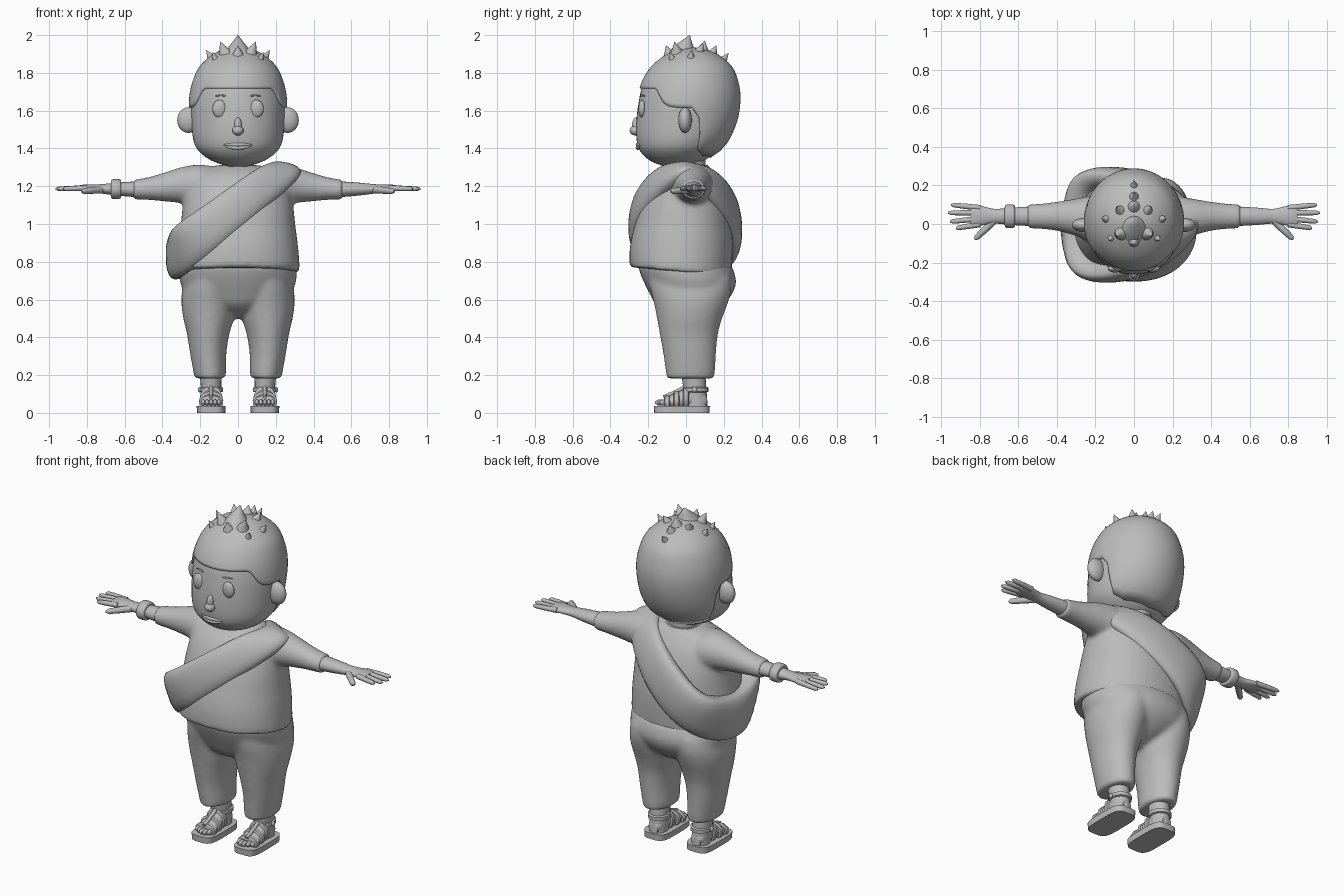
import bpy, bmesh
from math import pi, cos, sin, radians
from mathutils import Vector

cube = bpy.data.objects.get("Cube")
if cube:
    bpy.data.objects.remove(cube)

grey = bpy.data.materials.new("clay grey")
grey.use_nodes = True
grey.diffuse_color = (0.5, 0.5, 0.5, 1)
grey.node_tree.nodes["Principled BSDF"].inputs["Base Color"].default_value = (0.5, 0.5, 0.5, 1)


# ---------- helpers ----------
def finish(bm, name, mirror=False, remesh=0, angle=45):
    bmesh.ops.recalc_face_normals(bm, faces=bm.faces)
    me = bpy.data.meshes.new(name)
    bm.to_mesh(me)
    bm.free()
    me.materials.append(grey)
    ob = bpy.data.objects.new(name, me)
    bpy.context.collection.objects.link(ob)
    if remesh:
        mod = ob.modifiers.new("blend", 'REMESH')
        mod.mode, mod.voxel_size, mod.use_smooth_shade = 'VOXEL', remesh, True
        mod = ob.modifiers.new("soften", 'SMOOTH')
        mod.factor, mod.iterations = 0.5, 14
    if mirror:
        ob.modifiers.new("mirror", 'MIRROR')
    bpy.ops.object.select_all(action='DESELECT')
    bpy.context.view_layer.objects.active = ob
    ob.select_set(True)
    if remesh:
        bpy.ops.object.shade_smooth()
    else:
        bpy.ops.object.shade_smooth_by_angle(angle=radians(angle))
    return ob


def skin(bm, rings, loop=False, caps=True):
    """Bridge closed rings of points into a surface."""
    vs = [[bm.verts.new(p) for p in r] for r in rings]
    n = len(vs[0])
    pairs = list(zip(vs, vs[1:])) + ([(vs[-1], vs[0])] if loop else [])
    for a, b in pairs:
        for i in range(n):
            j = (i + 1) % n
            bm.faces.new((a[i], a[j], b[j], b[i]))
    if caps and not loop:
        bm.faces.new(vs[0][::-1])
        bm.faces.new(vs[-1])


def smooth_rows(rows, steps):
    """Catmull-Rom interpolation through the rows."""
    out = []
    for i in range(len(rows) - 1):
        p0, p1, p2, p3 = (rows[min(max(i + k, 0), len(rows) - 1)] for k in (-1, 0, 1, 2))
        for s in range(steps):
            t = s / steps
            out.append([0.5 * (2 * b + (c - a) * t + (2 * a - 5 * b + 4 * c - d) * t * t
                               + (3 * b - a - 3 * c + d) * t ** 3)
                        for a, b, c, d in zip(p0, p1, p2, p3)])
    return out + [list(rows[-1])]


def signed_power(v, e):
    return abs(v) ** e * (1 if v > 0 else -1)


def loft(bm, axis, rows, steps=4, seg=32, power=1.0):
    """rows: (position on axis, centre 1, centre 2, radius 1, radius 2)"""
    rings = []
    for t, c1, c2, r1, r2 in smooth_rows(rows, steps):
        ring = []
        for k in range(seg):
            a = 2 * pi * k / seg
            u = c1 + max(r1, .002) * signed_power(cos(a), power)
            v = c2 + max(r2, .002) * signed_power(sin(a), power)
            ring.append({'x': (t, u, v), 'y': (u, t, v), 'z': (u, v, t)}[axis])
        rings.append(ring)
    skin(bm, rings)


def tube(bm, pts, radii, seg=12):
    pts = [Vector(p) for p in pts]
    rings = []
    for i, p in enumerate(pts):
        d = pts[min(i + 1, len(pts) - 1)] - pts[max(i - 1, 0)]
        q = d.to_track_quat('Z', 'Y')
        rings.append([p + q @ Vector((cos(2 * pi * k / seg), sin(2 * pi * k / seg), 0)) * radii[i]
                      for k in range(seg)])
    skin(bm, rings)


def ball(bm, centre, size):
    new = bmesh.ops.create_uvsphere(bm, u_segments=24, v_segments=14, radius=1)["verts"]
    bmesh.ops.scale(bm, vec=size, verts=new)
    bmesh.ops.translate(bm, vec=centre, verts=new)


def front_back(rows):
    """(z, half width, front y, back y) to loft rows"""
    return [(z, 0, (f + b) / 2, rx, (b - f) / 2) for z, rx, f, b in rows]


# ---------- head ----------
HEAD = front_back([
    (1.31, .05, -.11, .03), (1.34, .142, -.185, .11), (1.39, .21, -.24, .18),
    (1.45, .24, -.26, .225), (1.55, .25, -.262, .265), (1.66, .25, -.248, .28),
    (1.75, .232, -.225, .268), (1.83, .195, -.175, .235), (1.89, .13, -.1, .165),
    (1.92, .07, -.03, .09), (1.93, .01, .02, .04)])
bm = bmesh.new()
loft(bm, 'z', [(z - .005, 0, cy - .01, rx * .985, ry * .965) for z, _, cy, rx, ry in HEAD], 4, 48)
finish(bm, "head")

# hair cap: lower edge follows the hairline around the head
DENSE = smooth_rows(HEAD, 8)
HAIRLINE = [(0, 1.715), (48, 1.715), (62, 1.63), (72, 1.615), (95, 1.61), (106, 1.55),
            (114, 1.39), (130, 1.36), (180, 1.345)]


def sample(table, x):
    for a, b in zip(table, table[1:]):
        if x <= b[0]:
            t = (x - a[0]) / (b[0] - a[0])
            return [p + (q - p) * t for p, q in zip(a, b)]
    return list(table[-1])


bm = bmesh.new()
rings = []
for j in range(25):
    ring = []
    for k in range(72):
        phi = 360 * k / 72
        low = sample(HAIRLINE, min(phi, 360 - phi))[1]
        z = low + (1.93 - low) * sin(j / 24 * pi / 2)
        _, _, cy, rx, ry = sample(DENSE, z)
        a = radians(phi)
        ring.append(((rx + .009) * sin(a), cy - (ry + .009) * cos(a), z + .004))
    rings.append(ring)
skin(bm, rings, caps=False)
bm.faces.new([v for v in list(bm.verts)[-72:]])
hair = finish(bm, "hair_cap")
mod = hair.modifiers.new("thickness", 'SOLIDIFY')
mod.thickness, mod.offset = .025, -1

# hair spikes: base x, y, z, radius, then tip x, y, z
bm = bmesh.new()
for x, y, z, r, tx, ty, tz in [
        (0, -.02, 1.87, .09, 0, .02, 2.0), (0, -.07, 1.82, .07, 0, -.105, 1.945),
        (0, .08, 1.87, .06, 0, .1, 1.97), (0, .12, 1.84, .06, 0, .16, 1.945),
        (0, .15, 1.79, .06, 0, .225, 1.905),
        (.05, -.04, 1.85, .06, .095, -.06, 1.965), (.05, .05, 1.85, .06, .09, .09, 1.955),
        (.1, .02, 1.8, .062, .168, .03, 1.92), (.09, -.05, 1.79, .055, .135, -.085, 1.91)]:
    for side in ((1, -1) if x else (1,)):
        pts = [(side * (x + (tx - x) * t ** 1.2), y + (ty - y) * t ** 1.2, z + (tz - z) * t)
               for t in (0, .25, .5, .75, 1)]
        tube(bm, pts, [r, r * .82, r * .58, r * .28, .001])
finish(bm, "hair_spikes", angle=60)

# face details
bm = bmesh.new()
ball(bm, (.262, -.005, 1.55), (.06, .036, .068))
finish(bm, "ears", mirror=True)
bm = bmesh.new()
ball(bm, (.098, -.232, 1.61), (.038, .02, .047))
finish(bm, "eyes", mirror=True)
bm = bmesh.new()
tube(bm, [(.064, -.24, 1.678), (.09, -.234, 1.682), (.12, -.22, 1.678)], [.003, .005, .003], 8)
finish(bm, "eyebrows", mirror=True)
bm = bmesh.new()
ball(bm, (0, -.268, 1.495), (.03, .03, .026))
ball(bm, (0, -.262, 1.52), (.02, .024, .045))
finish(bm, "nose")
bm = bmesh.new()
for drop, fat in ((0, .010), (.017, .010)):
    xs = [-.085 + .17 * i / 12 for i in range(13)]
    tube(bm, [(x, -.256 + 2.6 * x * x, 1.42 - drop * (1 - (x / .085) ** 2)) for x in xs],
         [fat * (1.05 - (x / .085) ** 2) for x in xs], 10)
finish(bm, "lips")

# ---------- clothes ----------
bm = bmesh.new()
loft(bm, 'z', [(1.22, 0, .02, .1, .1), (1.28, 0, .02, .085, .085), (1.36, 0, .02, .085, .085)], 3)
finish(bm, "neck")
bm = bmesh.new()
loft(bm, 'z', front_back([(1.285, .115, -.095, .135), (1.3, .105, -.085, .125),
                          (1.312, .095, -.075, .115)]), 3)
finish(bm, "collar")

bm = bmesh.new()
loft(bm, 'z', front_back([
    (.745, .327, -.298, .238), (.8, .325, -.3, .244), (.9, .316, -.294, .248),
    (1.0, .303, -.27, .24), (1.1, .292, -.24, .225), (1.2, .27, -.195, .19),
    (1.26, .225, -.15, .155), (1.3, .15, -.09, .125), (1.312, .1, -.06, .1)]), 4, 40, .94)
for v in bm.verts:
    if v.co.z < .9:
        v.co.z -= .09 * v.co.y * min(1, (.9 - v.co.z) / .1)
for side in (1, -1):
    loft(bm, 'x', [(side * x, cy, cz, ry, rz) for x, cy, cz, ry, rz in (
        (.08, .02, 1.18, .12, .115), (.2, .025, 1.2, .125, .115), (.3, .035, 1.205, .098, .096),
        (.4, .04, 1.195, .076, .075), (.48, .04, 1.187, .067, .06), (.555, .04, 1.182, .062, .053))], 4, 24)
finish(bm, "shirt", remesh=.011)

bm = bmesh.new()
loft(bm, 'z', front_back([
    (.5, .02, -.03, .06), (.54, .1, -.12, .15), (.58, .2, -.165, .205), (.63, .275, -.192, .245),
    (.69, .306, -.222, .265), (.76, .31, -.25, .25), (.8, .29, -.25, .22)]), 4, 40, .95)
for side in (1, -1):
    loft(bm, 'z', [(z, side * cx, (f + b) / 2, rx, (b - f) / 2) for z, cx, rx, f, b in (
        (.182, .148, .081, -.103, .15), (.22, .15, .087, -.108, .154), (.32, .158, .097, -.122, .16),
        (.42, .158, .113, -.14, .17), (.5, .155, .135, -.154, .192), (.58, .152, .148, -.17, .222),
        (.65, .148, .148, -.188, .24), (.72, .14, .14, -.2, .24))], 4, 28)
finish(bm, "trousers", remesh=.011)

# sash: a padded loop from the left shoulder to the right hip, wider and lower at the back
slope, across = Vector((.79, 0, .61)), Vector((-.61, 0, .79))
HIP = Vector((1, 0, 0)), Vector((0, 0, 1))
SHOULDER = Vector((.15, 0, 1)), Vector((-1, 0, .05))
centre = Vector((-.048, -.004, 1.06))
rings = []
for i in range(64):
    c, s = cos(2 * pi * i / 64), sin(2 * pi * i / 64)
    end_out, end_wide = SHOULDER if c > 0 else HIP
    k = c ** 4 * (.8 if c > 0 else 1)
    back = max(s, 0)
    wide = across.lerp(end_wide, k).normalized()
    out = (slope.lerp(end_out, k).normalized() * c + Vector((0, s, 0))).normalized()
    p = centre + slope * .37 * signed_power(c, .9) + Vector((0, (.248 - .085 * c) * s, 0))
    p -= across * .025 * back
    half = .107 - .017 * c + .02 * back
    inner = .08 + (.07 * k if c < 0 else 0)
    ring = []
    for j in range(20):
        cw, sw = cos(2 * pi * j / 20), sin(2 * pi * j / 20)
        ring.append(p + wide * half * signed_power(cw, .8) + out * sw * (.042 if sw > 0 else inner))
    rings.append(ring)
bm = bmesh.new()
skin(bm, rings, loop=True)
finish(bm, "sash", angle=60)

# ---------- arms and hands ----------
bm = bmesh.new()
loft(bm, 'x', [(.45, .04, 1.184, .054, .045), (.55, .04, 1.184, .05, .041), (.65, .04, 1.185, .044, .033),
               (.72, .04, 1.186, .038, .025), (.77, .042, 1.188, .046, .021), (.82, .042, 1.19, .055, .018),
               (.85, .042, 1.19, .05, .012)], 3, 20)
for y0, tip_x, tip_y in ((-.002, .925, -.022), (.028, .955, .012), (.058, .965, .058), (.084, .95, .1)):
    pts = [Vector((.8, y0, 1.19)).lerp(Vector((tip_x, tip_y, 1.186)), t) for t in (0, .5, .9, 1)]
    tube(bm, pts, [.015, .014, .012, .005])
tube(bm, [(.72, .025, 1.182), (.77, -.025, 1.178), (.815, -.068, 1.174), (.828, -.08, 1.173)],
     [.02, .018, .015, .006])
finish(bm, "arms_and_hands", mirror=True)

bm = bmesh.new()
loft(bm, 'x', [(-.672, .04, 1.185, .04, .036), (-.668, .04, 1.185, .058, .05), (-.645, .04, 1.185, .062, .053),
               (-.622, .04, 1.185, .058, .05), (-.618, .04, 1.185, .04, .036)], 3, 24)
finish(bm, "bracelet")

# ---------- feet and sandals ----------
bm = bmesh.new()
loft(bm, 'z', [(.03, .142, .055, .05, .06), (.1, .142, .05, .052, .06), (.24, .145, .035, .06, .065)], 3, 20)
loft(bm, 'y', [(.11, .142, .06, .03, .03), (.08, .142, .075, .045, .05), (.02, .142, .08, .05, .055),
               (-.05, .142, .065, .055, .042), (-.11, .142, .055, .056, .026)], 3, 20)
for i in range(5):
    ball(bm, (.1 + i * .021, -.118 - .012 * (2 - abs(i - 1.5)), .055), (.012, .028, .016))
finish(bm, "feet", mirror=True)

bm = bmesh.new()
loft(bm, 'z', [(0, .142, -.022, .075, .146), (.036, .142, -.022, .077, .148)], 1, 40, .5)
finish(bm, "sandal_soles", mirror=True, angle=30)

bm = bmesh.new()
for y, cz, rx, rz in ((-.1, .052, .064, .04), (-.05, .064, .064, .05), (.0, .078, .06, .064)):
    loft(bm, 'y', [(y - .016, .142, cz, rx - .008, rz - .008), (y - .011, .142, cz, rx, rz),
                   (y + .011, .142, cz, rx, rz), (y + .016, .142, cz, rx - .008, rz - .008)], 1, 24)
tube(bm, [(.142, -.12, .083), (.142, -.05, .112), (.142, -.01, .135)], [.01, .011, .01])
loft(bm, 'z', [(.108, .142, .05, .05, .058), (.113, .142, .05, .062, .068), (.133, .142, .05, .062, .068),
               (.138, .142, .05, .05, .058)], 1, 24)
ball(bm, (.203, .045, .122), (.01, .014, .014))
finish(bm, "sandal_straps", mirror=True)
